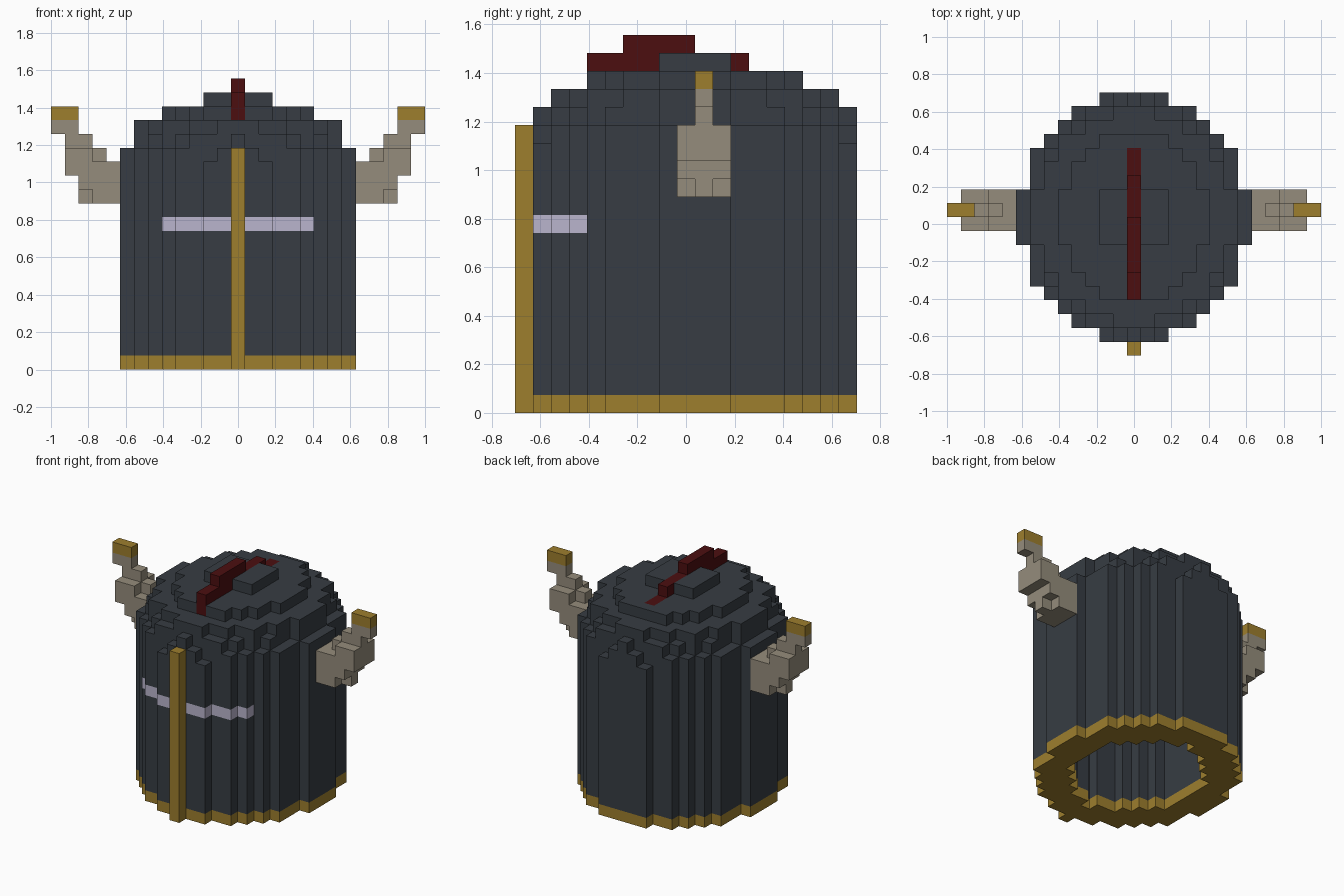
import bpy
import bmesh
from mathutils import Vector

cube = bpy.data.objects.get("Cube")
if cube:
    bpy.data.objects.remove(cube, do_unlink=True)

UNIT = 2 / 27      # size of one block
WALL = 2           # shell thickness in blocks


def material(name, rgb):
    mat = bpy.data.materials.new(name)
    mat.use_nodes = True
    colour = (*rgb, 1)
    mat.diffuse_color = colour
    mat.node_tree.nodes["Principled BSDF"].inputs["Base Color"].default_value = colour
    return mat


STEEL = material("dark steel", (0.038, 0.046, 0.056))
GOLD = material("old gold", (0.34, 0.21, 0.027))
HORN = material("horn beige", (0.30, 0.265, 0.20))
SLIT = material("pale lavender", (0.49, 0.46, 0.61))
RED = material("dark red", (0.072, 0.0045, 0.005))

# Half widths of the plan, row by row from the middle outward
WALL_PLAN = [8, 8, 7, 7, 7, 6, 5, 4, 2]
DOME_PLANS = {
    15: [8, 8, 7, 7, 7, 6, 5, 4, 1],
    16: [7, 7, 6, 6, 6, 5, 4, 3, 0],
    17: [7, 7, 6, 6, 5, 5, 3, 1],
    18: [5, 5, 4, 4, 3, 2],
    19: [2, 2],
}


def row(y):
    return y - 1 if y > 0 else -y


def half_width(r, z):
    plan = WALL_PLAN if z < 15 else DOME_PLANS.get(z, [])
    return plan[r] if r < len(plan) else -1


cells = {}


def fill(part, xs, ys, zs):
    for x in xs:
        for y in ys:
            for z in zs:
                cells[x, y, z] = part


def span(a, b):
    return range(a, b + 1)


# Hollow helmet shell with a rim and an eye slit
for z in range(20):
    for y in span(-8, 9):
        w = half_width(row(y), z)
        hollow = half_width(row(y) + WALL, z + WALL) - WALL
        for x in span(-w, w):
            if abs(x) <= hollow:
                continue
            if z == 0:
                part = "bottom_rim"
            elif z == 10 and y <= -6:
                part = "eye_slit"
            else:
                part = "helmet_shell"
            cells[x, y, z] = part

# Nose guard and crest
fill("nose_guard", [0], [-9], range(16))
fill("crest", [0], span(-5, 5), [18])
fill("crest", [0], span(-5, 3), [19])
fill("crest", [0], span(-3, 0), [20])

# Horns, stepping outward as they rise
CORE = {12: (9, 11), 13: (9, 11), 14: (9, 12), 15: (10, 12), 16: (11, 12), 17: (12, 13)}
FLANK = {12: (9, 10), 13: (9, 11), 14: (9, 12), 15: (11, 12)}
for side, sign in (("left", 1), ("right", -1)):
    for steps, ys in ((CORE, [1]), (FLANK, [0, 2])):
        for z, (a, b) in steps.items():
            fill(side + "_horn", [sign * x for x in span(a, b)], ys, [z])
    fill(side + "_horn_tip", [sign * x for x in (12, 13)], [1], [18])


def build(part, mat):
    """Skin the exposed block faces of one part and merge the flat ones."""
    bm = bmesh.new()
    verts = {}
    for cell in [c for c, name in cells.items() if name == part]:
        for axis in range(3):
            for sign in (-1, 1):
                normal = Vector((0, 0, 0))
                normal[axis] = sign
                if tuple(int(c + n) for c, n in zip(cell, normal)) in cells:
                    continue
                u = Vector((0, 0, 0))
                u[(axis + 1) % 3] = 1
                v = normal.cross(u)
                centre = Vector(cell) + Vector((0, 0, 0.5)) + normal / 2
                corners = []
                for a, b in ((-1, -1), (1, -1), (1, 1), (-1, 1)):
                    p = (centre + u * a / 2 + v * b / 2) * UNIT
                    key = tuple(round(c, 4) for c in p)
                    if key not in verts:
                        verts[key] = bm.verts.new(p)
                    corners.append(verts[key])
                bm.faces.new(corners)
    bmesh.ops.dissolve_limit(bm, angle_limit=0.01, verts=bm.verts[:], edges=bm.edges[:])
    mesh = bpy.data.meshes.new(part)
    bm.to_mesh(mesh)
    bm.free()
    mesh.materials.append(mat)
    bpy.context.collection.objects.link(bpy.data.objects.new(part, mesh))


for part, mat in (("helmet_shell", STEEL), ("bottom_rim", GOLD), ("eye_slit", SLIT),
                  ("nose_guard", GOLD), ("crest", RED),
                  ("left_horn", HORN), ("right_horn", HORN),
                  ("left_horn_tip", GOLD), ("right_horn_tip", GOLD)):
    build(part, mat)
